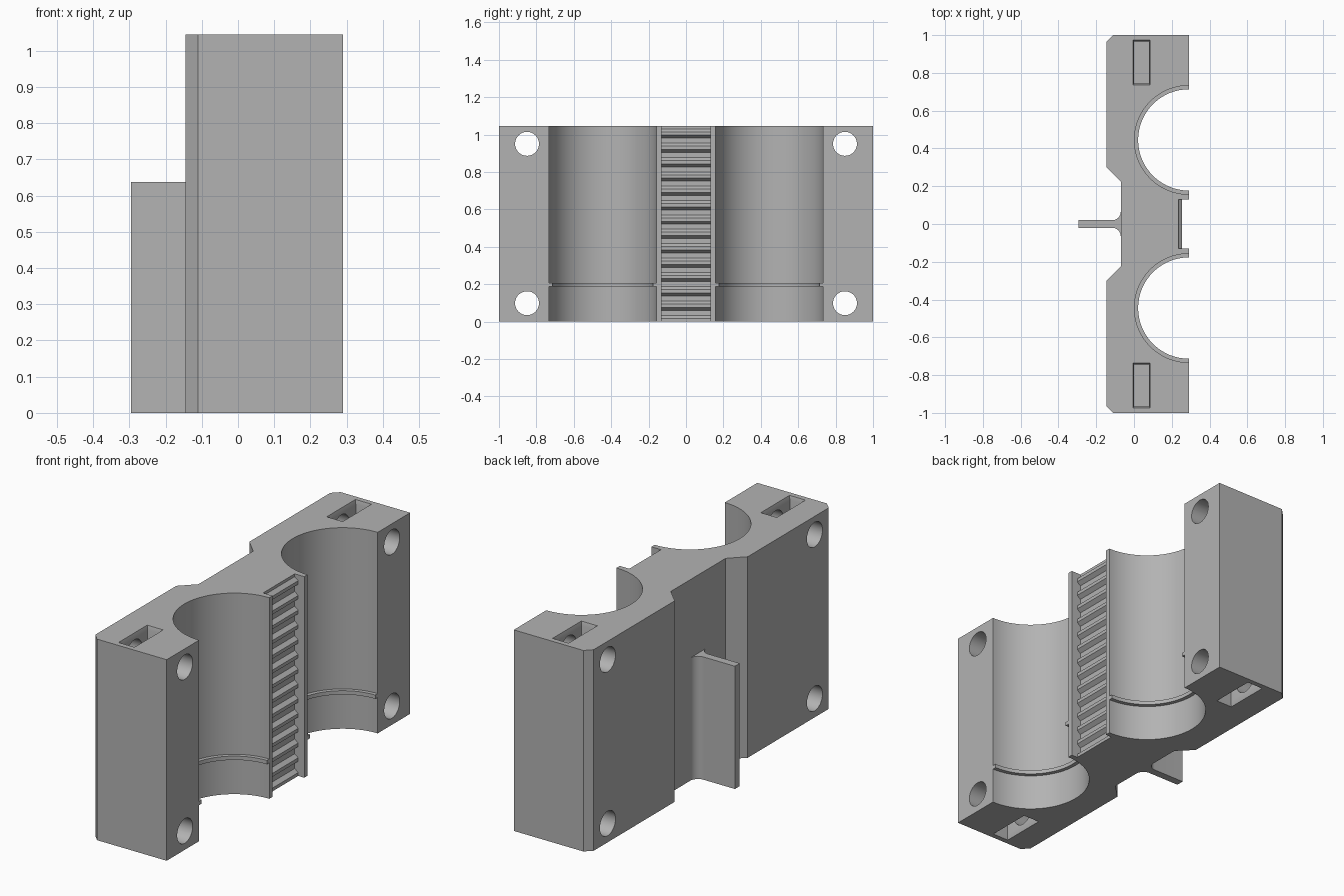
import bpy, bmesh
from math import sin, cos, pi, radians
from mathutils import Vector

cube = bpy.data.objects.get("Cube")
if cube:
    bpy.data.objects.remove(cube, do_unlink=True)

HEIGHT = 1.045
FRONT = 0.29
BORE_Y, BORE_R = 0.445, 0.288

grey = bpy.data.materials.new("plain grey")
grey.use_nodes = True
grey.diffuse_color = (0.45, 0.45, 0.45, 1)
grey.node_tree.nodes["Principled BSDF"].inputs["Base Color"].default_value = (0.45, 0.45, 0.45, 1)


def prism(name, points, lo, hi, axis="z", material=True):
    """Extrude a closed outline: (x, y) along z, (x, z) along y, or (y, z) along x."""
    place = {"z": lambda a, b, h: (a, b, h),
             "y": lambda a, b, h: (a, h, b),
             "x": lambda a, b, h: (h, a, b)}[axis]
    bm = bmesh.new()
    face = bm.faces.new([bm.verts.new(place(a, b, lo)) for a, b in points])
    top = bmesh.ops.extrude_face_region(bm, geom=[face])["geom"]
    verts = [v for v in top if isinstance(v, bmesh.types.BMVert)]
    bmesh.ops.translate(bm, verts=verts, vec=Vector(place(0, 0, hi - lo)))
    bmesh.ops.recalc_face_normals(bm, faces=bm.faces)
    return finish(name, bm, material)


def finish(name, bm, material=True):
    mesh = bpy.data.meshes.new(name)
    bm.to_mesh(mesh)
    bm.free()
    obj = bpy.data.objects.new(name, mesh)
    bpy.context.collection.objects.link(obj)
    if material:
        mesh.materials.append(grey)
    return obj


def arc(cx, cy, r, start, end, n):
    return [(cx + r * cos(start + (end - start) * i / n),
             cy + r * sin(start + (end - start) * i / n)) for i in range(n + 1)]


def smooth(obj):
    bpy.ops.object.select_all(action="DESELECT")
    obj.select_set(True)
    bpy.context.view_layer.objects.active = obj
    bpy.ops.object.shade_smooth_by_angle(angle=radians(25))


# Block outline: half from the middle to the +y end, then mirrored
half = [(0.235, 0.13), (FRONT, 0.13)]
half += arc(FRONT, BORE_Y, BORE_R, 1.5 * pi, 0.5 * pi, 56)
half += [(FRONT, 1.0), (-0.11, 1.0), (-0.145, 0.965), (-0.145, 0.3), (-0.07, 0.225)]
outline = half + [(x, -y) for x, y in reversed(half)]
block = prism("clamp_block", outline, 0, HEIGHT)


# Bolt holes and tapered nut pockets cut at each corner
def pocket(y, rim, floor):
    bm = bmesh.new()
    rings = []
    inward = 1 if floor > rim else -1
    for z, grow in ((rim - 0.02 * inward, 0.008), (rim, 0.006), (rim + 0.02 * inward, 0), (floor, 0)):
        hx, hy = 0.04 + grow, 0.112 + grow
        rings.append([bm.verts.new((0.04 + sx * hx, y + sy * hy, z))
                      for sx, sy in ((-1, -1), (1, -1), (1, 1), (-1, 1))])
    for a, b in zip(rings, rings[1:]):
        for i in range(4):
            j = (i + 1) % 4
            bm.faces.new((a[i], a[j], b[j], b[i]))
    bm.faces.new(rings[0])
    bm.faces.new(rings[-1])
    bmesh.ops.recalc_face_normals(bm, faces=bm.faces)
    return finish("nut_pocket_cutter", bm, False)


cutters = []
for side in (-1, 1):
    for z, rim, floor in ((0.098, 0, 0.215), (0.95, HEIGHT, 0.833)):
        circle = arc(side * 0.85, z, 0.064, 0, 2 * pi, 32)[:-1]
        cutters.append(prism("bolt_hole_cutter", circle, -0.3, 0.5, "x", False))
        cutters.append(pocket(side * 0.855, rim, floor))

bpy.context.view_layer.objects.active = block
for cutter in cutters:
    cutter.hide_render = True
    mod = block.modifiers.new("cut", "BOOLEAN")
    mod.operation = "DIFFERENCE"
    mod.solver = "EXACT"
    mod.object = cutter
    bpy.ops.object.modifier_apply(modifier=mod.name)
for cutter in cutters:
    bpy.data.objects.remove(cutter, do_unlink=True)
smooth(block)

# Thin stop ridge inside each bore
for side, label in ((-1, "right"), (1, "left")):
    cy = side * BORE_Y
    ring = arc(FRONT, cy, BORE_R + 0.004, 0.5 * pi, 1.5 * pi, 56)
    ring += arc(FRONT, cy, BORE_R - 0.02, 1.5 * pi, 0.5 * pi, 56)
    smooth(prism("bore_ridge_" + label, ring, 0.187, 0.207))

# Belt teeth in the centre channel
PITCH = 0.0767
for i in range(-1, 13):
    z = 0.06 + PITCH * i
    tooth = [(0.23, z), (0.235, z), (0.255, z + 0.016), (0.255, z + 0.034),
             (0.235, z + 0.05), (0.23, z + 0.05)]
    if i < 0:
        tooth = [(0.23, 0), (0.255, 0), (0.255, z + 0.034), (0.235, z + 0.05), (0.23, z + 0.05)]
    prism("belt_tooth", tooth, -0.13, 0.13, "y")

# Rear fin with filleted root
root = arc(-0.115, 0.065, 0.045, 0, -0.5 * pi, 10)
fin = [(-0.06, 0.065)] + root + [(-0.295, 0.02)]
fin += [(x, -y) for x, y in reversed(fin)]
smooth(prism("rear_fin", fin, 0, 0.638))
